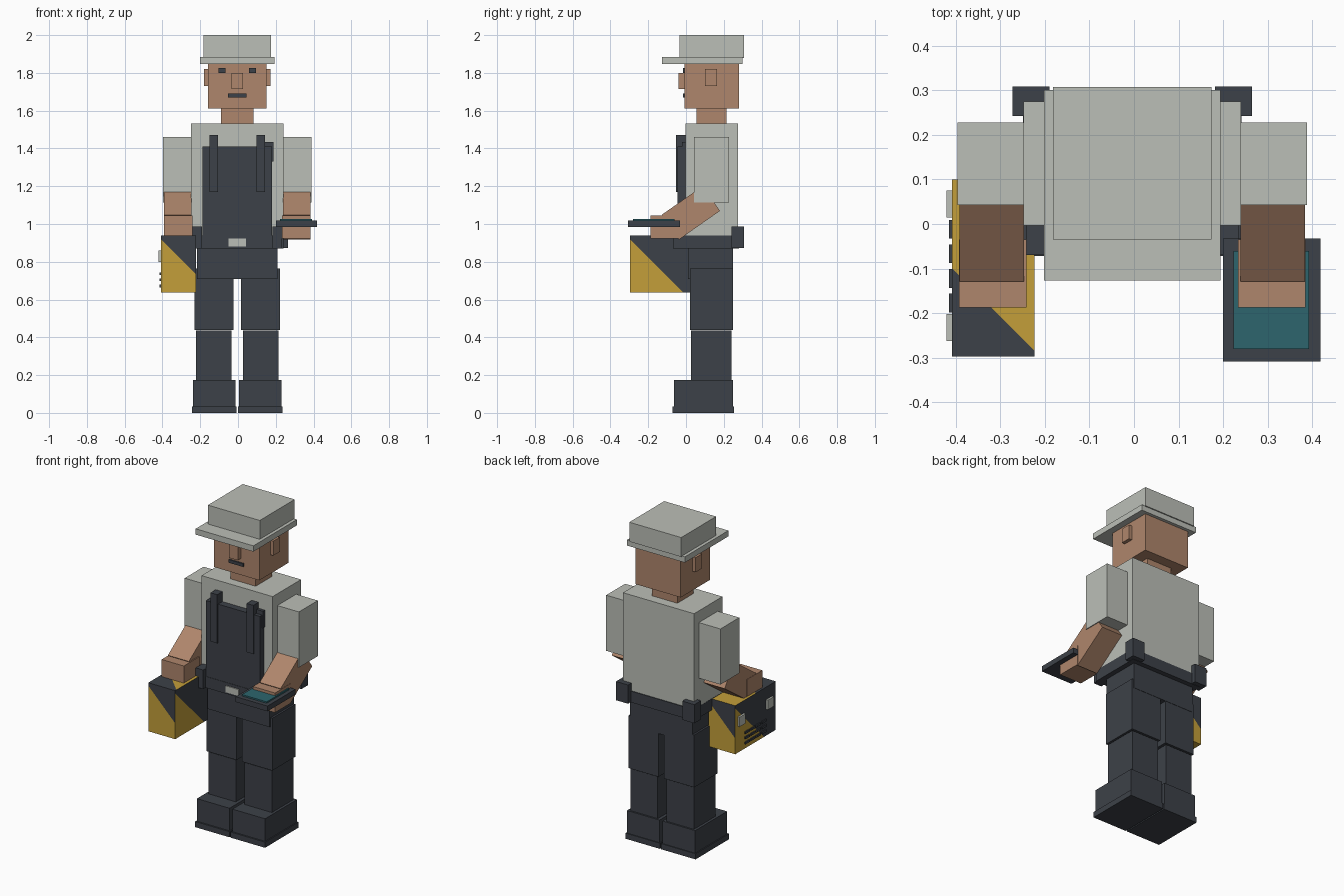
import bpy, bmesh, math
from mathutils import Vector, Matrix

if "Cube" in bpy.data.objects:
    bpy.data.objects.remove(bpy.data.objects["Cube"], do_unlink=True)


def material(name, rgb):
    m = bpy.data.materials.new(name)
    m.use_nodes = True
    m.diffuse_color = (*rgb, 1)
    m.node_tree.nodes["Principled BSDF"].inputs["Base Color"].default_value = (*rgb, 1)
    return m


SKIN = material("skin", (0.43, 0.24, 0.15))
SHIRT = material("pale grey cloth", (0.50, 0.52, 0.475))
DARK = material("charcoal", (0.046, 0.053, 0.065))
YELLOW = material("yellow", (0.55, 0.345, 0.042))
TEAL = material("teal glass", (0.026, 0.13, 0.155))
CX = -0.004  # mirror plane of the body


def finish(name, bm, mats):
    mesh = bpy.data.meshes.new(name)
    bm.to_mesh(mesh)
    bm.free()
    for m in mats:
        mesh.materials.append(m)
    obj = bpy.data.objects.new(name, mesh)
    bpy.context.collection.objects.link(obj)
    return obj


def box_mesh(x, y, z, tilt=0):
    """Box from (low, high) ranges, optionally tilted about its x axis."""
    bm = bmesh.new()
    size = [r[1] - r[0] for r in (x, y, z)]
    centre = Vector([(r[0] + r[1]) / 2 for r in (x, y, z)])
    mat = Matrix.Translation(centre) @ Matrix.Rotation(tilt, 4, "X") @ Matrix.Diagonal((*size, 1))
    bmesh.ops.create_cube(bm, size=1, matrix=mat)
    bm.normal_update()
    return bm


def box(name, mat, x, y, z, tilt=0):
    return finish(name, box_mesh(x, y, z, tilt), [mat])


def centred(name, mat, half, y, z):
    return box(name, mat, (CX - half, CX + half), y, z)


def pair(name, mat, x, y, z, tilt=0):
    """Left and right copies; x is measured outward from the body centre."""
    box("left_" + name, mat, (CX + x[0], CX + x[1]), y, z, tilt)
    box("right_" + name, mat, (CX - x[1], CX - x[0]), y, z, tilt)


# Head and hat
centred("hat_crown", SHIRT, 0.178, (-0.035, 0.307), (1.88, 2.0))
centred("hat_brim", SHIRT, 0.198, (-0.127, 0.30), (1.847, 1.883))
centred("head", SKIN, 0.156, (-0.008, 0.28), (1.612, 1.85))
centred("neck", SKIN, 0.087, (0.055, 0.215), (1.52, 1.615))
centred("nose", SKIN, 0.031, (-0.04, 0), (1.715, 1.80))
centred("mouth", DARK, 0.05, (-0.016, -0.007), (1.67, 1.69))
pair("eye", DARK, (0.062, 0.098), (-0.016, -0.007), (1.80, 1.825))
pair("ear", SKIN, (0.15, 0.177), (0.10, 0.163), (1.73, 1.82))

# Torso and arms
centred("torso", SHIRT, 0.244, (-0.003, 0.275), (0.93, 1.533))
pair("sleeve", SHIRT, (0.24, 0.392), (0.043, 0.228), (1.115, 1.46))
pair("forearm", SKIN, (0.243, 0.387), (-0.107, 0.158), (0.979, 1.139), math.radians(35))
pair("hand", SKIN, (0.237, 0.389), (-0.187, -0.035), (0.922, 1.044))

# Bib apron and its straps, with a small pen case at the edge
centred("bib", DARK, 0.185, (-0.045, 0), (0.90, 1.41))
pair("strap", DARK, (0.101, 0.147), (-0.054, 0), (1.17, 1.472))
box("pen_case", DARK, (0.14, 0.187), (-0.022, 0), (1.33, 1.435))

# Belt, buckle and pouches
centred("belt", DARK, 0.245, (-0.047, 0.28), (0.87, 0.94))
centred("buckle", SHIRT, 0.046, (-0.053, -0.045), (0.882, 0.922))
pair("front_pouch", DARK, (0.186, 0.238), (-0.07, 0.02), (0.87, 0.988))
pair("back_pouch", DARK, (0.186, 0.269), (0.242, 0.308), (0.872, 0.988))

# Legs and boots
centred("hips", DARK, 0.214, (0.01, 0.25), (0.71, 0.88))
pair("thigh", DARK, (0.019, 0.226), (0.02, 0.248), (0.44, 0.765))
pair("shin", DARK, (0.03, 0.218), (0.027, 0.24), (0.16, 0.435))
pair("boot", DARK, (0.01, 0.234), (-0.063, 0.25), (0.03, 0.175))
pair("sole", DARK, (0.004, 0.24), (-0.072, 0.255), (0, 0.035))

# Tablet in the left hand
box("tablet", DARK, (0.20, 0.418), (-0.308, -0.033), (0.985, 1.018))
box("tablet_screen", TEAL, (0.223, 0.393), (-0.28, -0.06), (1.018, 1.027))


def toolbox():
    """Case whose faces are each split diagonally into yellow and charcoal."""
    low, high = Vector((-0.408, -0.297, 0.637)), Vector((-0.223, 0.10, 0.938))
    bm = box_mesh(*zip(low, high))
    up, mid = Vector((0, 0, 1)), (low + high) / 2
    half = (high - low) / 2
    cuts = []
    for n in (Vector(v) for v in ((1, 0, 0), (-1, 0, 0), (0, 1, 0), (0, -1, 0))):
        right = up.cross(n)
        corner = mid + Vector([(n - right + up)[i] * half[i] for i in range(3)])
        cuts.append((n, corner - up * 0.018, right + up))
    cuts.append((up, Vector((-0.408, -0.10, high.z)), Vector((-1, -1, 0))))
    for n, point, across in cuts:
        faces = [f for f in bm.faces if f.normal.dot(n) > 0.9]
        geom = set(faces)
        for f in faces:
            geom.update(f.edges, f.verts)
        bmesh.ops.bisect_plane(bm, geom=list(geom), plane_co=point, plane_no=across)
        bm.normal_update()
        for f in bm.faces:
            if f.normal.dot(n) > 0.9:
                f.material_index = int((f.calc_center_median() - point).dot(across) > 0)
    finish("toolbox", bm, [YELLOW, DARK])


toolbox()

# Toolbox latches and the slotted panel between them
for name, y in (("front_latch", -0.262), ("back_latch", 0.015)):
    box(name, SHIRT, (-0.42, -0.406), (y, y + 0.06), (0.80, 0.86))
for row in range(3):
    for col in range(4):
        y, z = -0.198 + col * 0.055, 0.665 + row * 0.032
        box(f"slot_{row}_{col}", DARK, (-0.415, -0.407), (y, y + 0.042), (z, z + 0.014))
